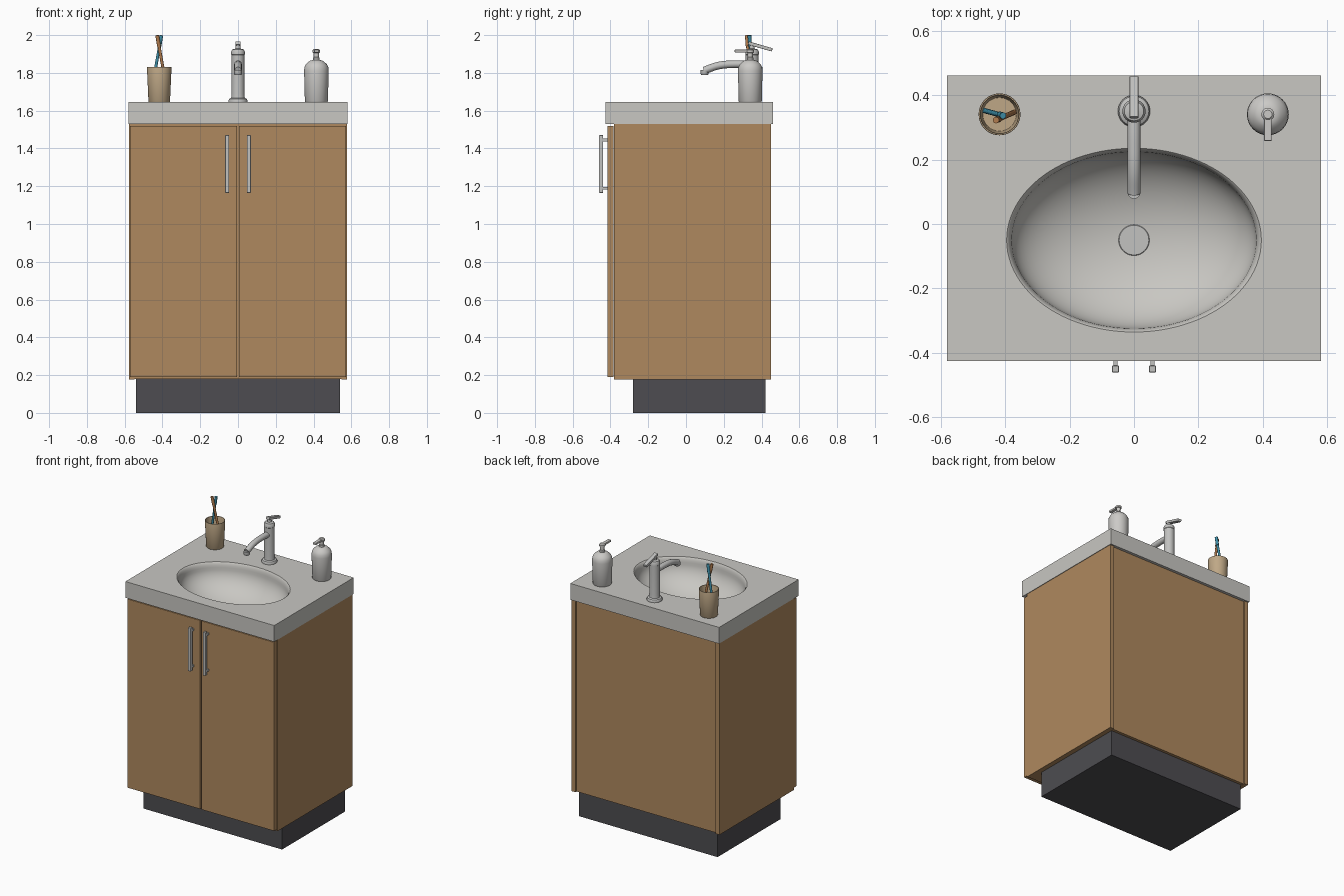
import bpy, bmesh
from math import sin, cos, pi
from mathutils import Vector

old = bpy.data.objects.get("Cube")
if old:
    bpy.data.objects.remove(old, do_unlink=True)


def material(name, rgb, rough=0.5):
    m = bpy.data.materials.new(name)
    m.use_nodes = True
    m.diffuse_color = (*rgb, 1)
    node = m.node_tree.nodes["Principled BSDF"]
    node.inputs["Base Color"].default_value = (*rgb, 1)
    node.inputs["Roughness"].default_value = rough
    return m


WOOD = material("wood", (0.43, 0.25, 0.112))
STONE = material("pale_stone", (0.58, 0.57, 0.54))
PLINTH = material("charcoal", (0.075, 0.073, 0.082))
METAL = material("brushed_metal", (0.54, 0.54, 0.53), 0.3)
CERAMIC = material("light_ceramic", (0.60, 0.59, 0.57))
BEIGE = material("beige", (0.52, 0.39, 0.24))
BLUE = material("blue", (0.05, 0.28, 0.40))
ORANGE = material("orange_brown", (0.46, 0.21, 0.08))


def finish(name, bm, mat, smooth=True):
    bmesh.ops.recalc_face_normals(bm, faces=bm.faces)
    me = bpy.data.meshes.new(name)
    bm.to_mesh(me)
    bm.free()
    ob = bpy.data.objects.new(name, me)
    bpy.context.collection.objects.link(ob)
    me.materials.append(mat)
    if smooth:
        smooth_object(ob)
    return ob


def smooth_object(ob):
    bpy.ops.object.select_all(action='DESELECT')
    ob.select_set(True)
    bpy.context.view_layer.objects.active = ob
    bpy.ops.object.shade_smooth_by_angle(angle=0.6)


def box(name, mat, x, y, z, bevel=0.0):
    """Box from (min, max) ranges on each axis."""
    bm = bmesh.new()
    bmesh.ops.create_cube(bm, size=1)
    for v in bm.verts:
        v.co = [(a + b) / 2 + c * (b - a) for (a, b), c in zip((x, y, z), v.co)]
    ob = finish(name, bm, mat, False)
    if bevel:
        mod = ob.modifiers.new("soft_edges", 'BEVEL')
        mod.width, mod.segments = bevel, 2
    return ob


def ring(bm, cx, cy, rx, ry, z, n):
    return [bm.verts.new((cx + rx * cos(2 * pi * i / n), cy + ry * sin(2 * pi * i / n), z))
            for i in range(n)]


def bridge(bm, a, b):
    n = len(a)
    for i in range(n):
        bm.faces.new((a[i], a[(i + 1) % n], b[(i + 1) % n], b[i]))


def lathe(name, mat, cx, cy, profile, n=32):
    """Turned solid from (radius, height) pairs, capped at both ends."""
    bm = bmesh.new()
    rings = [ring(bm, cx, cy, r, r, z, n) for r, z in profile]
    for a, b in zip(rings, rings[1:]):
        bridge(bm, a, b)
    bm.faces.new(rings[0])
    bm.faces.new(rings[-1])
    return finish(name, bm, mat)


def tube(name, mat, points, radius):
    """Round tube along a smooth path."""
    cu = bpy.data.curves.new(name, 'CURVE')
    cu.dimensions, cu.bevel_depth, cu.bevel_resolution = '3D', radius, 4
    cu.use_fill_caps = True
    sp = cu.splines.new('BEZIER')
    sp.bezier_points.add(len(points) - 1)
    for bp, p in zip(sp.bezier_points, points):
        bp.co = p
        bp.handle_left_type = bp.handle_right_type = 'AUTO'
    ob = bpy.data.objects.new(name, cu)
    bpy.context.collection.objects.link(ob)
    cu.materials.append(mat)
    bpy.ops.object.select_all(action='DESELECT')
    ob.select_set(True)
    bpy.context.view_layer.objects.active = ob
    bpy.ops.object.convert(target='MESH')
    smooth_object(bpy.context.object)
    return bpy.context.object


TOP, UNDER = 1.645, 1.53

# Cabinet carcass, doors and plinth
box("plinth", PLINTH, (-0.54, 0.54), (-0.28, 0.42), (0, 0.18))
box("cabinet_floor", WOOD, (-0.55, 0.55), (-0.38, 0.44), (0.18, 0.21))
box("cabinet_back", WOOD, (-0.55, 0.55), (0.41, 0.44), (0.185, UNDER))
box("front_rail", WOOD, (-0.55, 0.55), (-0.38, -0.36), (1.45, UNDER))
box("centre_stile", WOOD, (-0.03, 0.03), (-0.38, -0.36), (0.2, 1.46))
for side, s in (("left", 1), ("right", -1)):
    def span(a, b):
        return tuple(sorted((s * a, s * b)))
    box(side + "_side_panel", WOOD, span(0.547, 0.576), (-0.38, 0.45), (0.178, UNDER))
    box(side + "_door", WOOD, span(0.005, 0.572), (-0.415, -0.383), (0.19, 1.52), 0.002)
    box(side + "_handle_bar", METAL, span(0.047, 0.068), (-0.46, -0.439), (1.165, 1.47), 0.002)
    for end, z in (("lower", 1.19), ("upper", 1.445)):
        box(side + "_handle_" + end + "_post", METAL, span(0.051, 0.064),
            (-0.445, -0.41), (z - 0.007, z + 0.007))

# Countertop with moulded oval basin
bm = bmesh.new()
BX, BY, CY, N = 0.395, 0.285, -0.05, 96


def corners(z):
    return [bm.verts.new(p + (z,)) for p in
            ((-0.58, -0.425), (0.58, -0.425), (0.58, 0.46), (-0.58, 0.46))]


def fill_between(a, b):
    edges = []
    for loop in (a, b):
        for i, v in enumerate(loop):
            w = loop[(i + 1) % len(loop)]
            edges.append(bm.edges.get((v, w)) or bm.edges.new((v, w)))
    bmesh.ops.triangle_fill(bm, use_beauty=True, edges=edges)


upper, lower = corners(TOP), corners(UNDER)
bridge(bm, lower, upper)
profile = [(1.01, 0), (1.0, 0), (0.99, -0.003), (0.978, -0.01), (0.967, -0.021)]
profile += [(0.96 * cos(a), -0.035 - 0.19 * sin(a)) for a in [k * pi / 34 for k in range(17)]]
rings = [ring(bm, 0, CY, BX * s, BY * s, TOP + d, N) for s, d in profile]
for a, b in zip(rings, rings[1:]):
    bridge(bm, a, b)
bm.faces.new(rings[-1])
fill_between(upper, rings[0])
fill_between(lower, ring(bm, 0, CY, BX, BY, UNDER, N))
finish("countertop_basin", bm, STONE)
lathe("drain", METAL, 0, CY, [(0.048, 1.41), (0.048, 1.426), (0.046, 1.428)])

# Tap
FY = 0.35
lathe("tap_body", METAL, 0, FY, [
    (0.05, TOP), (0.05, 1.655), (0.046, 1.663), (0.036, 1.668), (0.034, 1.69),
    (0.034, 1.895), (0.036, 1.897), (0.036, 1.912), (0.03, 1.924), (0.014, 1.928), (0.012, 1.95)])
tube("tap_spout", METAL, [(0, FY, 1.843), (0, 0.25, 1.846), (0, 0.17, 1.838), (0, 0.095, 1.812)], 0.02)
lathe("tap_aerator", METAL, 0, 0.098, [(0.018, 1.79), (0.02, 1.793), (0.02, 1.815)], 24)
lever = box("tap_lever", METAL, (-0.014, 0.014), (-0.066, 0.066), (-0.009, 0.009), 0.003)
lever.location = (0, 0.393, 1.94)
lever.rotation_euler.x = -0.28

# Soap dispenser
PX, PY = 0.415, 0.34
lathe("soap_bottle", CERAMIC, PX, PY, [
    (0.058, TOP), (0.061, 1.65), (0.065, 1.81), (0.063, 1.83), (0.055, 1.846),
    (0.04, 1.86), (0.03, 1.866), (0.018, 1.868)])
lathe("pump_neck", CERAMIC, PX, PY, [
    (0.017, 1.86), (0.017, 1.88), (0.014, 1.883), (0.014, 1.905),
    (0.02, 1.908), (0.02, 1.92), (0.013, 1.926)], 24)
box("pump_nozzle", CERAMIC, (PX - 0.012, PX + 0.012), (0.257, PY), (1.908, 1.923), 0.004)

# Tumbler, hollow
lathe("tumbler", BEIGE, -0.417, 0.34, [
    (0.055, TOP), (0.057, 1.648), (0.065, 1.826), (0.064, 1.83), (0.06, 1.83),
    (0.059, 1.826), (0.052, 1.66)])

# Toothbrushes crossing in the tumbler
for name, mat, foot, tip in (
        ("blue_toothbrush", BLUE, (-0.465, 0.352, 1.665), (-0.406, 0.336, 1.995)),
        ("orange_toothbrush", ORANGE, (-0.368, 0.348, 1.665), (-0.428, 0.322, 1.995))):
    foot, tip = Vector(foot), Vector(tip)
    tube(name + "_handle", mat, [foot, tip], 0.008)
    tube(name + "_head", mat, [foot.lerp(tip, 0.84), tip + Vector((0, 0, 0.004))], 0.010)
